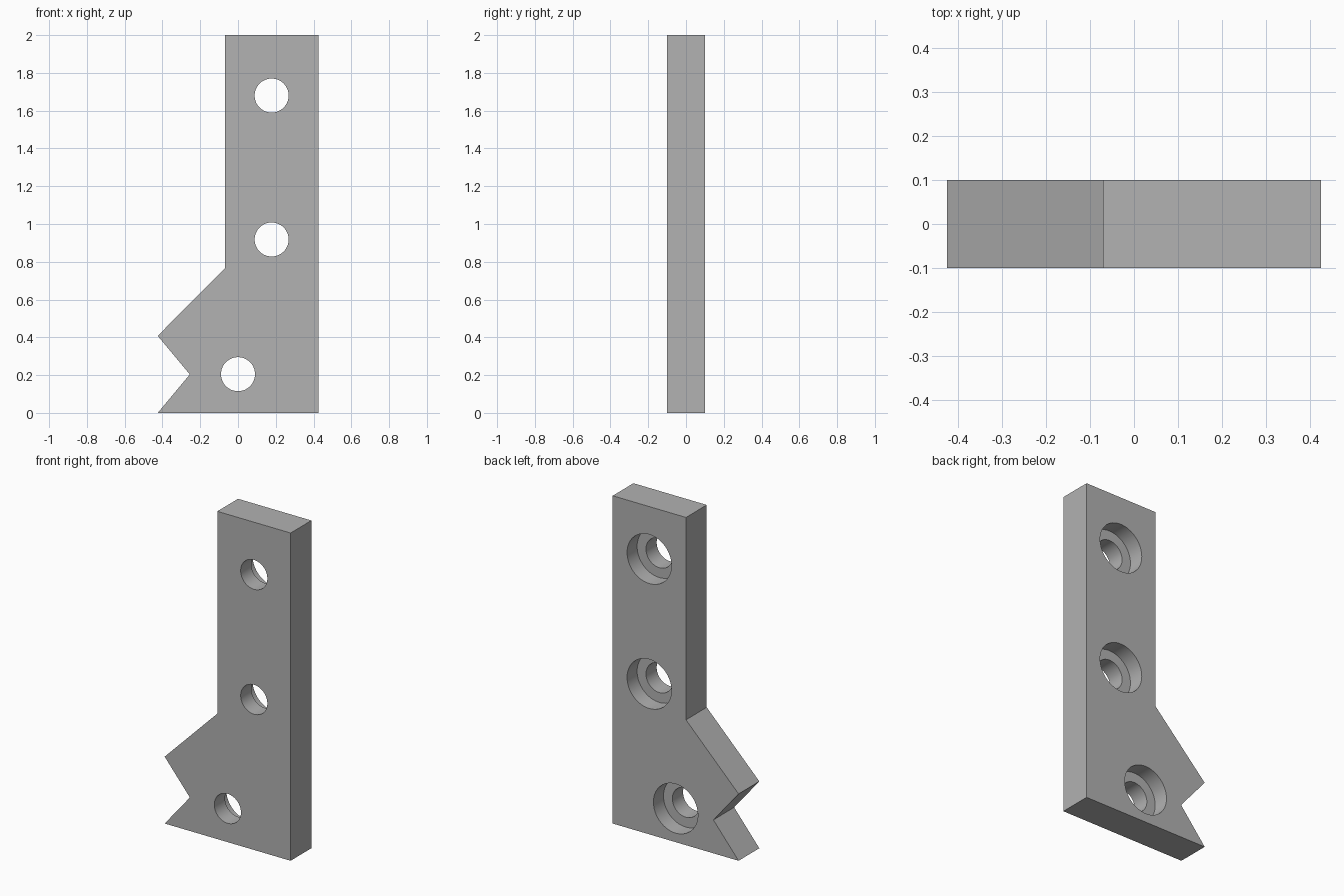
import bpy, bmesh, math
from mathutils import Matrix

cube = bpy.data.objects.get("Cube")
if cube:
    bpy.data.objects.remove(cube, do_unlink=True)

HALF = 0.1         # half the plate thickness
HOLE_R = 0.09      # through holes
BORE_R = 0.15      # wider recesses on the back
BORE_FLOOR = 0.003

grey = bpy.data.materials.new("plain_grey")
grey.use_nodes = True
colour = (0.445, 0.445, 0.445, 1)
grey.diffuse_color = colour
grey.node_tree.nodes["Principled BSDF"].inputs["Base Color"].default_value = colour


def make_object(name, bm):
    bmesh.ops.recalc_face_normals(bm, faces=bm.faces)
    mesh = bpy.data.meshes.new(name)
    bm.to_mesh(mesh)
    bm.free()
    mesh.materials.append(grey)
    obj = bpy.data.objects.new(name, mesh)
    bpy.context.collection.objects.link(obj)
    return obj


def cylinder_along_y(name, x, z, radius, y0, y1):
    bm = bmesh.new()
    place = Matrix.Translation((x, (y0 + y1) / 2, z)) @ Matrix.Rotation(math.pi / 2, 4, 'X')
    bmesh.ops.create_cone(bm, cap_ends=True, segments=64, radius1=radius,
                          radius2=radius, depth=y1 - y0, matrix=place)
    return make_object(name, bm)


# Plate: outline with a notched foot, extruded through its thickness
outline = [(-0.425, 0), (0.425, 0), (0.425, 2), (-0.07, 2),
           (-0.07, 0.765), (-0.425, 0.408), (-0.255, 0.204)]
bm = bmesh.new()
face = bm.faces.new([bm.verts.new((x, -HALF, z)) for x, z in outline])
side = bmesh.ops.extrude_face_region(bm, geom=[face])
bmesh.ops.translate(bm, vec=(0, 2 * HALF, 0),
                    verts=[v for v in side["geom"] if isinstance(v, bmesh.types.BMVert)])
plate = make_object("notched_plate", bm)

# Counterbored screw holes, recessed from the back
cutters = []
for x, z in [(0.178, 1.68), (0.178, 0.918), (0, 0.205)]:
    cutters.append(cylinder_along_y("hole_cutter", x, z, HOLE_R, -2 * HALF, 2 * HALF))
    cutters.append(cylinder_along_y("recess_cutter", x, z, BORE_R, BORE_FLOOR, 2 * HALF))

bpy.context.view_layer.objects.active = plate
for cutter in cutters:
    cutter.hide_render = True
    cut = plate.modifiers.new("cut", 'BOOLEAN')
    cut.operation = 'DIFFERENCE'
    cut.solver = 'EXACT'
    cut.object = cutter
    bpy.ops.object.modifier_apply(modifier=cut.name)
    bpy.data.objects.remove(cutter, do_unlink=True)

# Smooth hole walls, sharp rims
bpy.ops.object.select_all(action='DESELECT')
plate.select_set(True)
bpy.ops.object.shade_smooth_by_angle(angle=math.radians(30))
